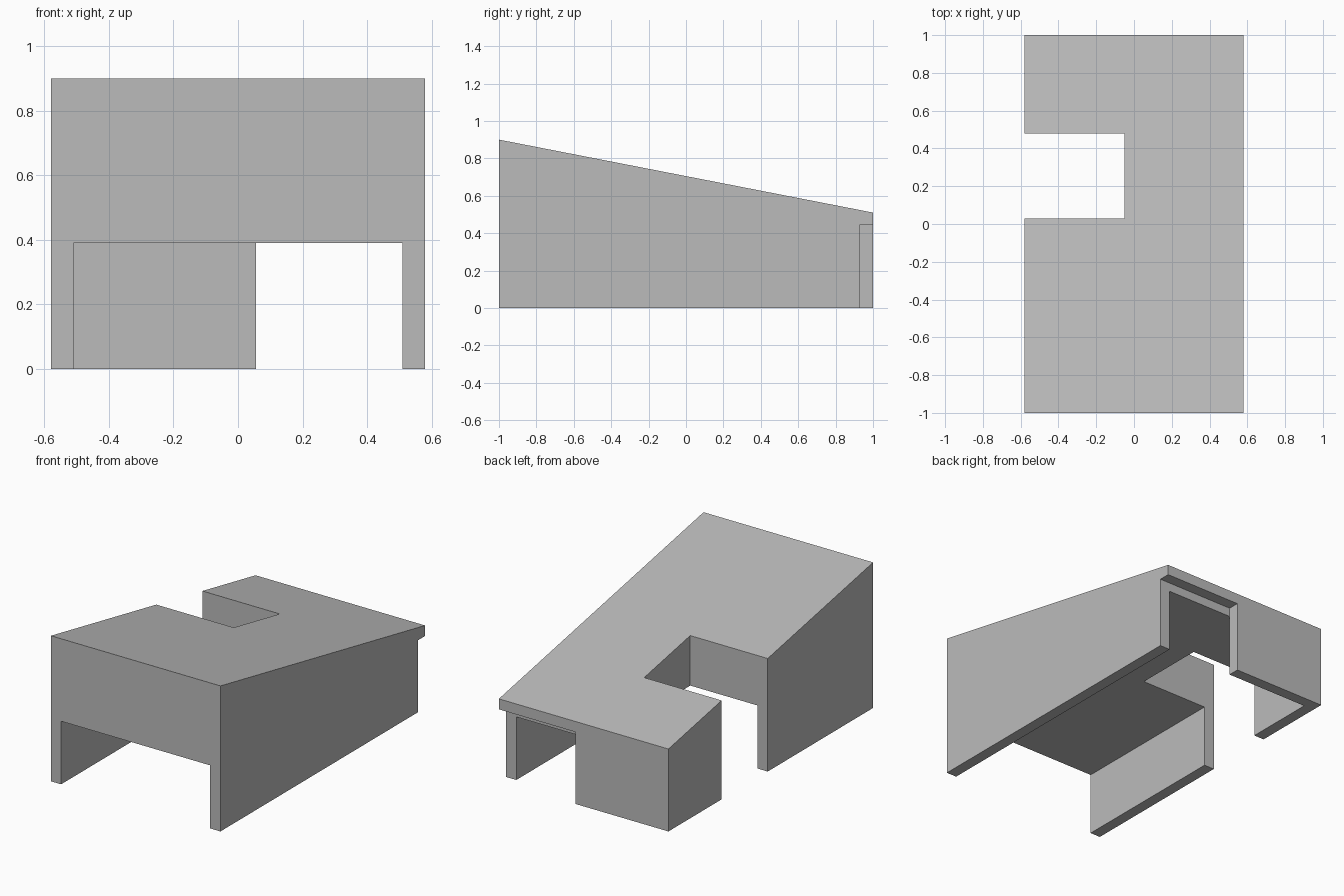
import bpy
import bmesh

cube = bpy.data.objects.get("Cube")
if cube:
    bpy.data.objects.remove(cube, do_unlink=True)

HALF_W, HALF_L = 0.58, 1.0      # outer half width and half length
WALL = 0.07                     # wall thickness
INNER_W, INNER_L = HALF_W - WALL, HALF_L - WALL
CEILING = 0.39
DOOR_X = 0.055                  # edge of the back wall beside the doorway

grey = bpy.data.materials.new("plain grey")
grey.use_nodes = True
colour = (0.5, 0.5, 0.5, 1)
grey.diffuse_color = colour
grey.node_tree.nodes["Principled BSDF"].inputs["Base Color"].default_value = colour


def prism(name, outline, offset):
    """Extrude a flat outline of 3D points by an offset vector."""
    bm = bmesh.new()
    face = bm.faces.new([bm.verts.new(p) for p in outline])
    moved = bmesh.ops.extrude_face_region(bm, geom=[face])["geom"]
    bmesh.ops.translate(bm, vec=offset,
                        verts=[v for v in moved if isinstance(v, bmesh.types.BMVert)])
    bmesh.ops.recalc_face_normals(bm, faces=bm.faces)
    mesh = bpy.data.meshes.new(name)
    bm.to_mesh(mesh)
    bm.free()
    mesh.materials.append(grey)
    obj = bpy.data.objects.new(name, mesh)
    bpy.context.collection.objects.link(obj)
    return obj


def upright(name, plan, bottom, top):
    """Extrude a floor plan upwards."""
    return prism(name, [(x, y, bottom) for x, y in plan], (0, 0, top - bottom))


def rect(x0, x1, y0, y1):
    return [(x0, y0), (x1, y0), (x1, y1), (x0, y1)]


# Wedge body with a roof sloping down to the back
side = [(-HALF_L, 0), (HALF_L, 0), (HALF_L, 0.51), (-HALF_L, 0.9)]
body = prism("building_shell", [(-HALF_W, y, z) for y, z in side], (2 * HALF_W, 0, 0))

# Passage below the roof, open at the front and through the back doorway
passage = [(-INNER_W, -1.2), (INNER_W, -1.2), (INNER_W, 1.2),
           (DOOR_X, 1.2), (DOOR_X, INNER_L), (-INNER_W, INNER_L)]
cutters = [
    upright("passage_cutter", passage, -0.2, CEILING),
    # Recess leaving the roof overhanging the doorway
    upright("overhang_cutter", rect(DOOR_X, 0.8, INNER_L, 1.2), -0.2, 0.445),
    # Courtyard notch through the full height of one side
    upright("notch_cutter", rect(-0.8, -0.05, 0.03, 0.48), -0.2, 1.2),
]

bpy.context.view_layer.objects.active = body
for cutter in cutters:
    cutter.hide_render = True
    cut = body.modifiers.new(cutter.name, "BOOLEAN")
    cut.operation = "DIFFERENCE"
    cut.solver = "EXACT"
    cut.object = cutter
    bpy.ops.object.modifier_apply(modifier=cut.name)
    bpy.data.objects.remove(cutter, do_unlink=True)
